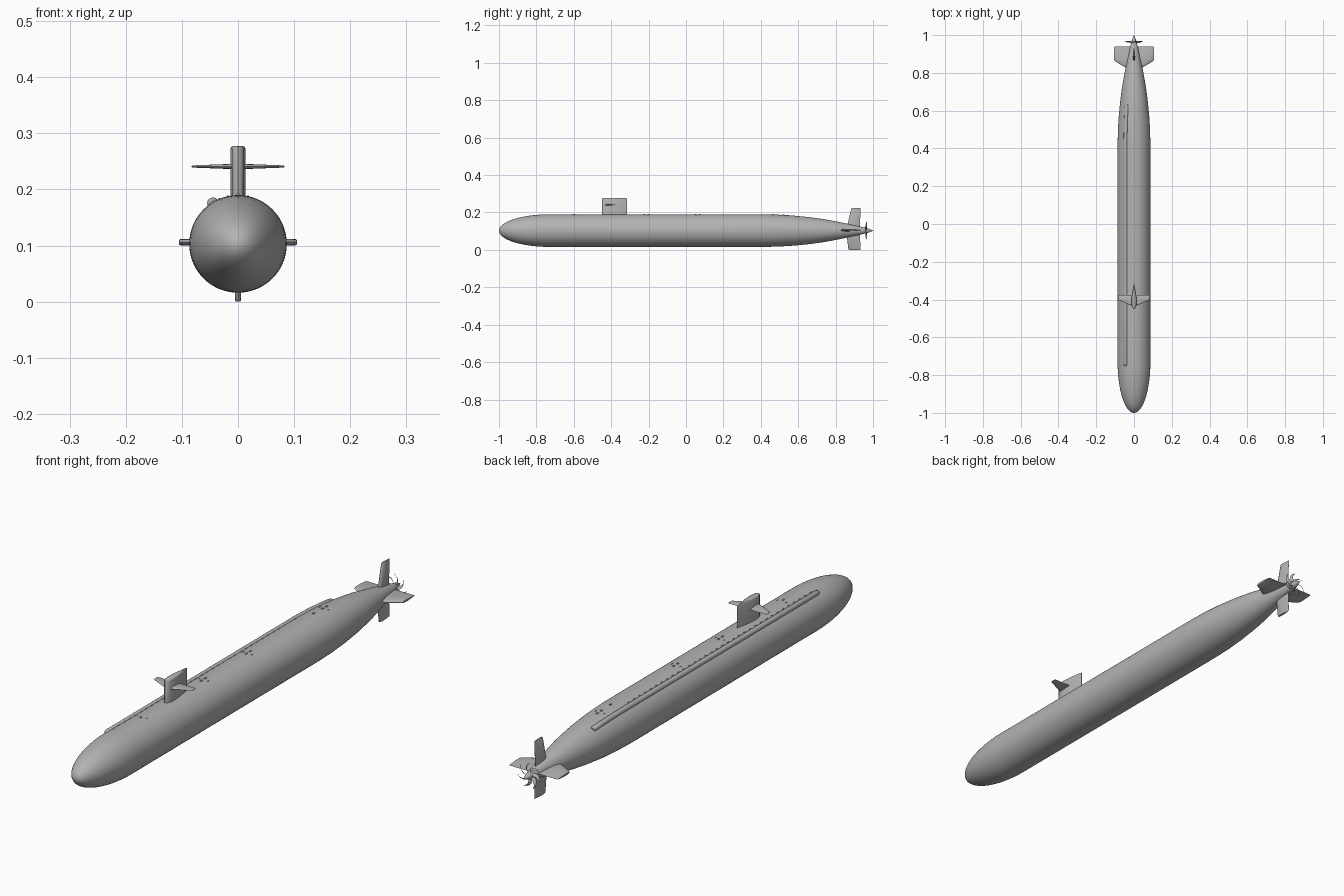
import bpy, bmesh, math
from mathutils import Vector

cube = bpy.data.objects.get("Cube")
if cube:
    bpy.data.objects.remove(cube)

AXIS_Z = 0.103
RADIUS = 0.087

grey = bpy.data.materials.new("hull grey")
grey.use_nodes = True
COLOUR = (0.45, 0.45, 0.45, 1)
grey.diffuse_color = COLOUR
grey.node_tree.nodes["Principled BSDF"].inputs["Base Color"].default_value = COLOUR


def finish(name, bm, angle=35):
    bmesh.ops.recalc_face_normals(bm, faces=bm.faces)
    mesh = bpy.data.meshes.new(name)
    bm.to_mesh(mesh)
    bm.free()
    mesh.materials.append(grey)
    obj = bpy.data.objects.new(name, mesh)
    bpy.context.collection.objects.link(obj)
    bpy.ops.object.select_all(action="DESELECT")
    obj.select_set(True)
    bpy.context.view_layer.objects.active = obj
    bpy.ops.object.shade_smooth_by_angle(angle=math.radians(angle))
    return obj


def loft(bm, sections):
    """Skin closed rings of points and cap both ends."""
    rings = [[bm.verts.new(p) for p in s] for s in sections]
    n = len(rings[0])
    for a, b in zip(rings, rings[1:]):
        for i in range(n):
            j = (i + 1) % n
            bm.faces.new((a[i], a[j], b[j], b[i]))
    bm.faces.new(rings[0][::-1])
    bm.faces.new(rings[-1])


def foil(lead, trail, thick, steps=10):
    """Streamlined outline: (y along chord, sideways offset)."""
    def half(t):
        return thick * (1.484 * math.sqrt(t) - 0.63 * t - 1.758 * t**2 + 1.4215 * t**3 - 0.5075 * t**4)
    ts = [(1 - math.cos(math.pi * i / steps)) / 2 for i in range(steps + 1)]
    chord = trail - lead
    upper = [(lead + t * chord, half(t)) for t in ts]
    lower = [(lead + t * chord, -half(t)) for t in ts[-1:0:-1]]
    return upper + lower


def fin(name, direction, stations, origin_z=AXIS_Z):
    """Stations are (span, leading y, trailing y, thickness)."""
    out = Vector(direction)
    side = out.cross(Vector((0, 1, 0)))
    bm = bmesh.new()
    loft(bm, [[Vector((0, y, origin_z)) + out * s + side * o for y, o in foil(l, t, w)]
              for s, l, t, w in stations])
    return finish(name, bm)


# Hull: elliptical bow, parallel middle, tapered stern
BOW_LENGTH = 0.27
profile = []
for i in range(1, 17):
    a = math.pi / 2 * i / 16
    profile.append((-1 + BOW_LENGTH * (1 - math.cos(a)), RADIUS * math.sin(a)))
profile += [(-0.3, RADIUS), (0.1, RADIUS), (0.42, RADIUS), (0.5, 0.085), (0.58, 0.08),
            (0.66, 0.072), (0.74, 0.061), (0.82, 0.046), (0.88, 0.033), (0.93, 0.022),
            (0.955, 0.016), (0.975, 0.011), (0.99, 0.005)]


def hull_radius(y):
    for (y0, r0), (y1, r1) in zip(profile, profile[1:]):
        if y0 <= y <= y1:
            return r0 + (r1 - r0) * (y - y0) / (y1 - y0)
    return 0


SEGMENTS = 64
bm = bmesh.new()
rings = []
for y, r in profile:
    rings.append([bm.verts.new((r * math.cos(k * math.tau / SEGMENTS), y,
                                AXIS_Z + r * math.sin(k * math.tau / SEGMENTS)))
                  for k in range(SEGMENTS)])
nose, tail = bm.verts.new((0, -1, AXIS_Z)), bm.verts.new((0, 1, AXIS_Z))
for k in range(SEGMENTS):
    j = (k + 1) % SEGMENTS
    for a, b in zip(rings, rings[1:]):
        bm.faces.new((a[k], a[j], b[j], b[k]))
    bm.faces.new((nose, rings[0][j], rings[0][k]))
    bm.faces.new((tail, rings[-1][k], rings[-1][j]))
finish("hull", bm, 40)

# Sail with a slightly rounded top edge
fin("sail", (0, 0, 1), [(0.07, -0.45, -0.315, 0.027), (0.170, -0.45, -0.315, 0.027),
                        (0.173, -0.448, -0.318, 0.024), (0.1745, -0.444, -0.324, 0.019)])

# Diving planes on the sail, and stern planes
for label, sx in (("left", 1), ("right", -1)):
    fin(label + "_sail_plane", (sx, 0, 0),
        [(0.0, -0.437, -0.376, 0.010), (0.015, -0.432, -0.376, 0.009),
         (0.08, -0.402, -0.376, 0.004), (0.083, -0.398, -0.378, 0.002)], 0.241)
    fin(label + "_stern_plane", (sx, 0, 0),
        [(0.01, 0.81, 0.94, 0.014), (0.04, 0.825, 0.94, 0.013),
         (0.102, 0.863, 0.94, 0.012), (0.105, 0.868, 0.938, 0.008)], 0.106)

# Rudders
fin("upper_rudder", (0, 0, 1), [(0.01, 0.858, 0.93, 0.014), (0.119, 0.884, 0.933, 0.011),
                                (0.122, 0.887, 0.932, 0.007)])
fin("lower_rudder", (0, 0, -1), [(0.01, 0.858, 0.93, 0.014), (0.1, 0.868, 0.933, 0.011),
                                 (0.103, 0.871, 0.932, 0.008)])

# Propeller: seven swept, twisted blades
BLADES = 7
bm = bmesh.new()
for b in range(BLADES):
    sections = []
    for i in range(8):
        t = i / 7
        r = 0.008 + 0.042 * t
        centre = b * math.tau / BLADES + 0.75 * t * t
        chord = 0.0075 * math.sqrt(max(1 - t**3, 0.03))
        pitch = math.radians(55 - 30 * t)
        ring = []
        for u, w in ((-1, 0), (0, 0.0008), (1, 0), (0, -0.0008)):
            across = u * chord * math.cos(pitch) - w * math.sin(pitch)
            y = 0.962 + 0.004 * t + u * chord * math.sin(pitch) + w * math.cos(pitch)
            a = centre + across / r
            ring.append((r * math.cos(a), y, AXIS_Z + r * math.sin(a)))
        sections.append(ring)
    loft(bm, sections)
finish("propeller", bm)

# Cable fairing along the right shoulder, with rounded ends
SHOULDER = math.atan2(0.073, -0.045)
bm = bmesh.new()
sections = []
for y, r in ((-0.752, 0.004), (-0.748, 0.008), (-0.74, 0.0105), (-0.4, 0.0105), (0, 0.0105),
             (0.42, 0.0105), (0.5, 0.0105), (0.58, 0.0105), (0.625, 0.0105), (0.632, 0.007)):
    reach = hull_radius(max(y, -0.73)) - 0.002
    cx, cz = reach * math.cos(SHOULDER), AXIS_Z + reach * math.sin(SHOULDER)
    sections.append([(cx + r * math.cos(k * math.tau / 16), y, cz + r * math.sin(k * math.tau / 16))
                     for k in range(16)])
loft(bm, sections)
finish("cable_fairing", bm, 45)


def fitting(bm, x, y, radius, length, height):
    """Small capsule-shaped deck fitting standing on the hull."""
    r = hull_radius(y)
    z = AXIS_Z + math.sqrt(r * r - x * x)
    outline = []
    for k in range(12):
        a = k * math.tau / 12
        shift = length / 2 if math.sin(a) > 0 else -length / 2
        outline.append((x + radius * math.cos(a), y + radius * math.sin(a) + shift))
    loft(bm, [[(px, py, h) for px, py in outline] for h in (z - 0.003, z + height)])


# Deck cleats and hatches along the centre line and shoulders
bm = bmesh.new()
for y in (-0.6, -0.225, -0.2, 0.05, 0.075, 0.465, 0.52, 0.545):
    fitting(bm, 0, y, 0.003, 0.006, 0.0025)
for y in (-0.59, -0.21, 0.06, 0.53):
    for x in (-0.018, 0.018):
        fitting(bm, x, y, 0.002, 0.004, 0.0015)
finish("deck_fittings", bm)

# Row of small brackets beside the fairing
bm = bmesh.new()
for i in range(34):
    fitting(bm, -0.033, -0.72 + 0.034 * i, 0.0015, 0.008, 0.0015)
finish("fairing_brackets", bm)
